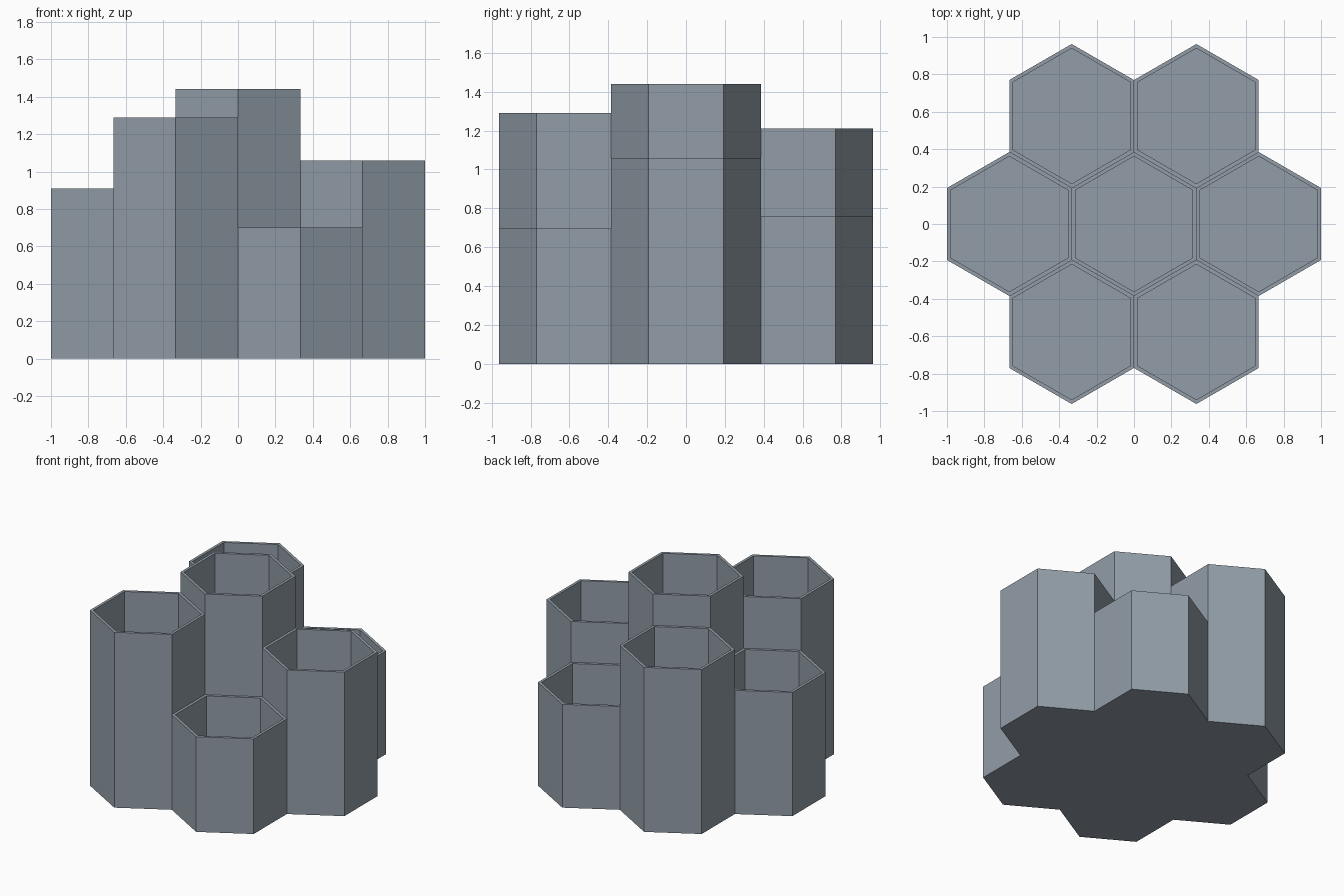
import bpy, bmesh, math
from mathutils import Vector

if "Cube" in bpy.data.objects:
    bpy.data.objects.remove(bpy.data.objects["Cube"])

APOTHEM = 1 / 3                      # half the flat-to-flat width of a cell
RADIUS = APOTHEM / math.cos(math.pi / 6)
WALL = 0.02
FLOOR = 0.03
CENTRE_HEIGHT = 1.44
# outer cells, counter-clockwise from the +x one
RING_HEIGHTS = [1.06, 0.76, 1.21, 0.91, 1.29, 0.70]

mat = bpy.data.materials.new("slate_grey")
mat.diffuse_color = (0.29, 0.34, 0.39, 1)
mat.use_nodes = True
mat.node_tree.nodes["Principled BSDF"].inputs["Base Color"].default_value = mat.diffuse_color


def direction(k):
    a = math.radians(60 * k)
    return Vector((math.cos(a), math.sin(a), 0))


def hexagon(centre, radius, z):
    """Corner k and k+1 bound the side that faces direction k."""
    return [centre + radius * direction(k - 0.5) + Vector((0, 0, z)) for k in range(6)]


# cell centres and heights, keyed for neighbour lookup
cells = [(Vector((0, 0, 0)), CENTRE_HEIGHT)]
cells += [(2 * APOTHEM * direction(k), h) for k, h in enumerate(RING_HEIGHTS)]


def height_at(point):
    return next((h for c, h in cells if (c - point).length < 0.01), 0)


bm = bmesh.new()


def face(*points):
    bm.faces.new([bm.verts.new(p) for p in points])


inner_radius = RADIUS * (APOTHEM - WALL) / APOTHEM
for centre, height in cells:
    base = hexagon(centre, RADIUS, 0)
    rim = hexagon(centre, RADIUS, height)
    lip = hexagon(centre, inner_radius, height)
    well = hexagon(centre, inner_radius, FLOOR)
    face(*reversed(base))            # underside
    face(*well)                      # floor inside the cell
    for k in range(6):
        n = (k + 1) % 6
        face(rim[k], rim[n], lip[n], lip[k])       # rim
        face(lip[k], lip[n], well[n], well[k])     # inner wall
        # outer wall, only where it rises above the neighbouring cell
        low = height_at(centre + 2 * APOTHEM * direction(k))
        if height > low:
            foot = hexagon(centre, RADIUS, low)
            face(foot[k], foot[n], rim[n], rim[k])

bmesh.ops.remove_doubles(bm, verts=bm.verts, dist=0.0005)
mesh = bpy.data.meshes.new("hexagonal_holder")
bm.to_mesh(mesh)
bm.free()
mesh.materials.append(mat)
holder = bpy.data.objects.new("hexagonal_holder", mesh)
bpy.context.collection.objects.link(holder)
